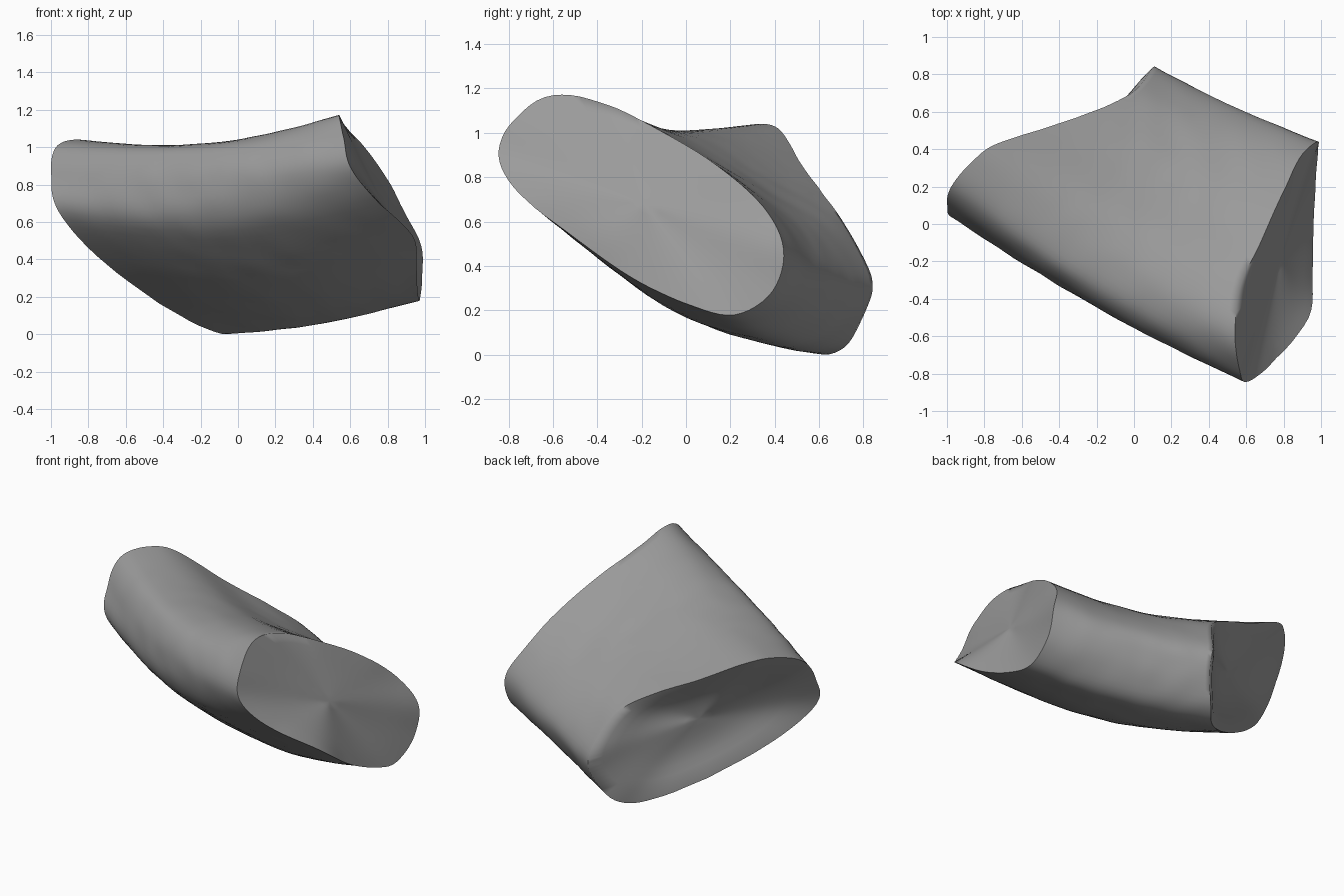
import bpy, bmesh, math
from mathutils import Vector, noise

if "Cube" in bpy.data.objects:
    bpy.data.objects.remove(bpy.data.objects["Cube"])

# Broken end outlines, matched point for point: front edge, top, back edge, bottom
RIGHT = [(.6, -.845, .9), (.565, -.78, 1.06), (.54, -.6, 1.175), (.565, -.35, 1.13),
         (.67, -.11, 1.01), (.78, .13, .865), (.885, .35, .67), (.98, .44, .48),
         (.985, .39, .29), (.97, .22, .185), (.96, 0, .235), (.955, -.25, .355),
         (.935, -.5, .53), (.73, -.75, .73)]
LEFT = [(-1, .1, .85), (-.975, .2, 1.0), (-.87, .33, 1.045), (-.73, .43, 1.01),
        (-.45, .52, .86), (-.2, .61, .74), (0, .71, .6), (.1, .835, .36),
        (.1, .81, .2), (.01, .71, .035), (-.12, .58, .015), (-.42, .38, .17),
        (-.75, .17, .42), (-.96, .04, .66)]
# Bend of each lengthwise line halfway between the ends
BEND = [(-.02, -.06, -.06), (-.02, -.05, -.045), (0, -.02, -.085), (0, 0, -.085),
        (0, 0, -.08), (0, 0, -.07), (0, -.01, -.05), (0, -.02, -.02),
        (0, -.02, -.01), (0, -.02, -.03), (0, -.01, -.045), (0, -.03, -.1),
        (-.02, -.05, -.12), (-.02, -.07, -.1)]
STEPS, SIDE = 36, 6


def smooth_loop(pts):
    """Closed Catmull-Rom curve through the points."""
    p = [Vector(q) for q in pts]
    n, out = len(p), []
    for i in range(n):
        a, b, c, d = (p[(i + k) % n] for k in (-1, 0, 1, 2))
        for s in range(SIDE):
            t = s / SIDE
            out.append(.5 * (2 * b + (c - a) * t + (2 * a - 5 * b + 4 * c - d) * t * t
                             + (3 * b - a - 3 * c + d) * t ** 3))
    return out


def bridge(bm, r0, r1):
    n = len(r0)
    for i in range(n):
        bm.faces.new((r0[i], r0[(i + 1) % n], r1[(i + 1) % n], r1[i]))


def cap(bm, ring, hollow):
    """Broken face: a film stretched over the outline, then scooped inward."""
    c = sum((v.co for v in ring), Vector()) / len(ring)
    prev, inner = ring, []
    for f in (.95, .85, .72, .58, .44, .3, .16):
        new = [bm.verts.new(c + (v.co - c) * f) for v in ring]
        bridge(bm, prev, new)
        inner += [(v, f) for v in new]
        prev = new
    tip = bm.verts.new(c)
    n = len(ring)
    for i in range(n):
        bm.faces.new((prev[i], prev[(i + 1) % n], tip))
    inner.append((tip, 0))
    for _ in range(150):
        bmesh.ops.smooth_vert(bm, verts=[v for v, f in inner], factor=.5,
                              use_axis_x=True, use_axis_y=True, use_axis_z=True)
    for v, f in inner:
        v.co += hollow * (1 - f ** 3)


# Curved slab body lofted between the two ends
bm = bmesh.new()
r, l, sag = smooth_loop(RIGHT), smooth_loop(LEFT), smooth_loop(BEND)
mid = (sum(r, Vector()) + sum(l, Vector())) / (2 * len(r))
rings = []
for k in range(STEPS + 1):
    t = k / STEPS
    ring = []
    for a, b, s in zip(r, l, sag):
        q = a.lerp(b, t) + s * math.sin(math.pi * t)
        # faint hand-formed unevenness
        q += (q - mid).normalized() * .005 * noise.noise(q * 7)
        ring.append(bm.verts.new(q))
    rings.append(ring)
for r0, r1 in zip(rings, rings[1:]):
    bridge(bm, r0, r1)
cap(bm, rings[0], Vector((-.01, 0, 0)))
cap(bm, rings[-1], Vector((.07, -.05, -.02)))
bmesh.ops.recalc_face_normals(bm, faces=bm.faces)

# Rest on the ground
low = min(v.co.z for v in bm.verts)
bmesh.ops.translate(bm, verts=bm.verts, vec=(0, 0, -low))

me = bpy.data.meshes.new("curved_fragment")
bm.to_mesh(me)
bm.free()
ob = bpy.data.objects.new("curved_fragment", me)
bpy.context.collection.objects.link(ob)

# Mid grey surface
mat = bpy.data.materials.new("mid_grey")
mat.diffuse_color = (.33, .33, .33, 1)
mat.use_nodes = True
mat.node_tree.nodes["Principled BSDF"].inputs["Base Color"].default_value = mat.diffuse_color
me.materials.append(mat)

bpy.context.view_layer.objects.active = ob
ob.select_set(True)
bpy.ops.object.shade_smooth_by_angle(angle=math.radians(75))
